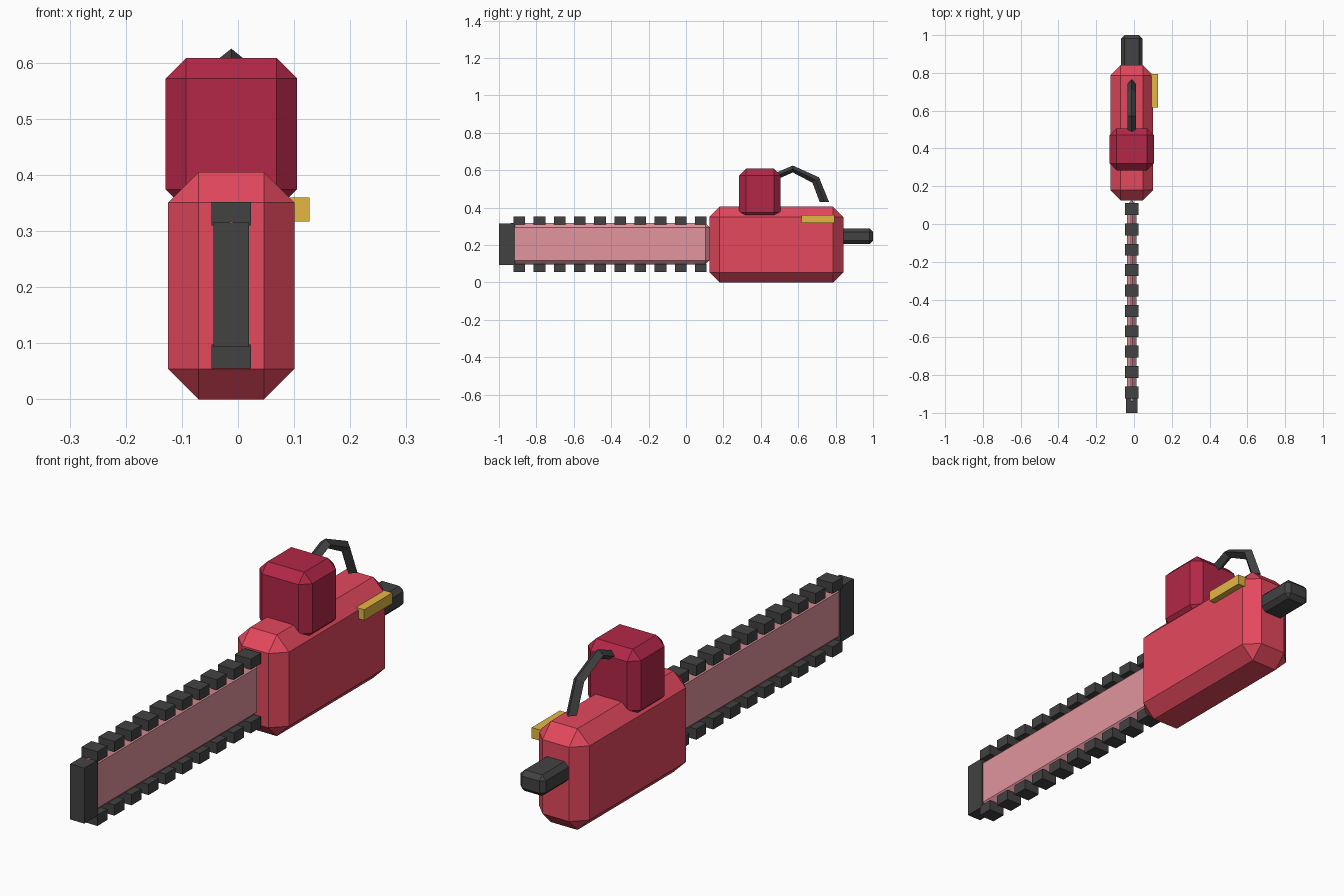
import bpy
import bmesh

cube = bpy.data.objects.get("Cube")
if cube:
    bpy.data.objects.remove(cube, do_unlink=True)

MID = -0.012  # x of the saw's centre plane


def material(name, hex_code):
    srgb = [int(hex_code[i:i + 2], 16) / 255 for i in (0, 2, 4)]
    colour = [c / 12.92 if c <= 0.04045 else ((c + 0.055) / 1.055) ** 2.4 for c in srgb] + [1]
    mat = bpy.data.materials.new(name)
    mat.use_nodes = True
    mat.diffuse_color = colour
    mat.node_tree.nodes["Principled BSDF"].inputs["Base Color"].default_value = colour
    return mat


red = material("red", "E4485D")
crimson = material("crimson", "B32748")
pink = material("pale_pink", "E2959E")
charcoal = material("charcoal", "424242")
yellow = material("yellow", "E4B744")


def finish(name, bm, mat):
    bmesh.ops.recalc_face_normals(bm, faces=bm.faces)
    mesh = bpy.data.meshes.new(name)
    bm.to_mesh(mesh)
    bm.free()
    mesh.materials.append(mat)
    obj = bpy.data.objects.new(name, mesh)
    bpy.context.collection.objects.link(obj)
    return obj


def box(name, mat, x, y, z, chamfer=0):
    """Box between (low, high) limits on each axis, with one-step chamfers."""
    bm = bmesh.new()
    bmesh.ops.create_cube(bm, size=1)
    for v in bm.verts:
        v.co = [lim[0] if c < 0 else lim[1] for c, lim in zip(v.co, (x, y, z))]
    if chamfer:
        bmesh.ops.bevel(bm, geom=bm.edges[:], offset=chamfer, segments=1,
                        profile=0.5, affect='EDGES')
    return finish(name, bm, mat)


def around(centre, width):
    return (centre - width / 2, centre + width / 2)


# Motor housing, engine block, rear grip and side switch
box("motor_housing", red, around(MID, 0.225), (0.125, 0.841), (0, 0.405), 0.054)
box("engine_block", crimson, around(MID, 0.234), (0.284, 0.506), (0.338, 0.608), 0.036)
box("rear_grip", charcoal, around(MID, 0.113), (0.78, 1.0), (0.205, 0.289), 0.018)
box("side_switch", yellow, (0.08, 0.127), (0.617, 0.795), (0.317, 0.36))

# Guide bar and its nose
box("guide_bar", pink, around(MID, 0.05), (-0.96, 0.125), (0.095, 0.317), 0.022)
box("bar_nose", charcoal, around(MID, 0.063), (-1.0, -0.914), (0.093, 0.315))

# Chain teeth along both edges of the bar
for i in range(10):
    span = around(-0.891 + i * 0.1078, 0.063)
    for side, z in (("upper", (0.31, 0.352)), ("lower", (0.055, 0.098))):
        box(f"{side}_tooth_{i + 1}", charcoal, around(MID, 0.071), span, z)

# Top handle: a diamond section swept through (outer, inner) points in y and z
path = [((0.45, 0.573), (0.45, 0.535)),
        ((0.571, 0.625), (0.571, 0.588)),
        ((0.711, 0.562), (0.676, 0.533)),
        ((0.765, 0.43), (0.715, 0.43))]
bm = bmesh.new()
rings = []
for (oy, oz), (iy, iz) in path:
    cy, cz = (oy + iy) / 2, (oz + iz) / 2
    points = [(MID, oy, oz), (MID + 0.023, cy, cz), (MID, iy, iz), (MID - 0.023, cy, cz)]
    rings.append([bm.verts.new(p) for p in points])
for a, b in zip(rings, rings[1:]):
    for k in range(4):
        n = (k + 1) % 4
        bm.faces.new((a[k], a[n], b[n], b[k]))
bm.faces.new(rings[0])
bm.faces.new(rings[-1])
finish("top_handle", bm, charcoal)
